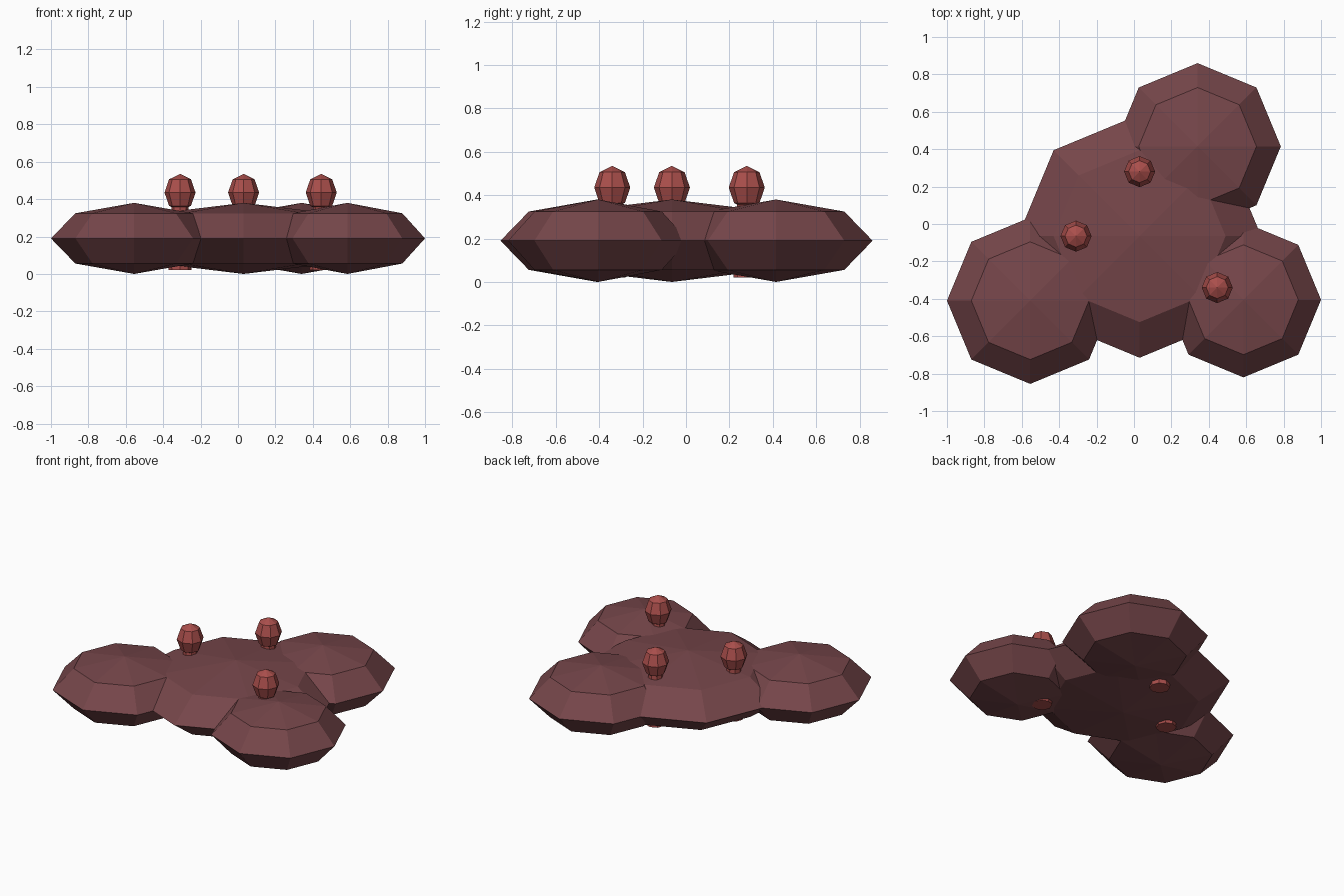
import bpy

if "Cube" in bpy.data.objects:
    bpy.data.objects.remove(bpy.data.objects["Cube"])


def material(name, colour):
    m = bpy.data.materials.new(name)
    m.diffuse_color = (*colour, 1.0)
    m.use_nodes = True
    m.node_tree.nodes["Principled BSDF"].inputs["Base Color"].default_value = m.diffuse_color
    return m


body_mat = material("dark maroon", (0.18, 0.061, 0.068))
pod_mat = material("warm red", (0.40, 0.077, 0.071))


def blob(name, x, y, z, radius, half_height, mat):
    """Faceted eight-sided ellipsoid."""
    bpy.ops.mesh.primitive_uv_sphere_add(segments=8, ring_count=4, radius=1,
                                         location=(x, y, z))
    ob = bpy.context.object
    ob.name = name
    ob.scale = (radius, radius, half_height)
    ob.data.materials.append(mat)
    return ob


# Flattened body: large middle and three outer lobes
for name, x, y, r in [("middle_lobe", 0.03, -0.065, 0.65),
                      ("front_left_lobe", -0.555, -0.41, 0.445),
                      ("front_right_lobe", 0.585, -0.405, 0.415),
                      ("back_lobe", 0.34, 0.415, 0.445)]:
    blob(name, x, y, 0.19, r, 0.19, body_mat)

# Pods on stems that pass through the body and show underneath
for name, x, y in [("left", -0.31, -0.065),
                   ("back", 0.03, 0.28),
                   ("right", 0.445, -0.34)]:
    blob(name + "_pod", x, y, 0.435, 0.083, 0.1, pod_mat)
    bpy.ops.mesh.primitive_cone_add(vertices=8, radius1=0.062, radius2=0.042,
                                    depth=0.38, location=(x, y, 0.21))
    stem = bpy.context.object
    stem.name = name + "_stem"
    stem.data.materials.append(pod_mat)
